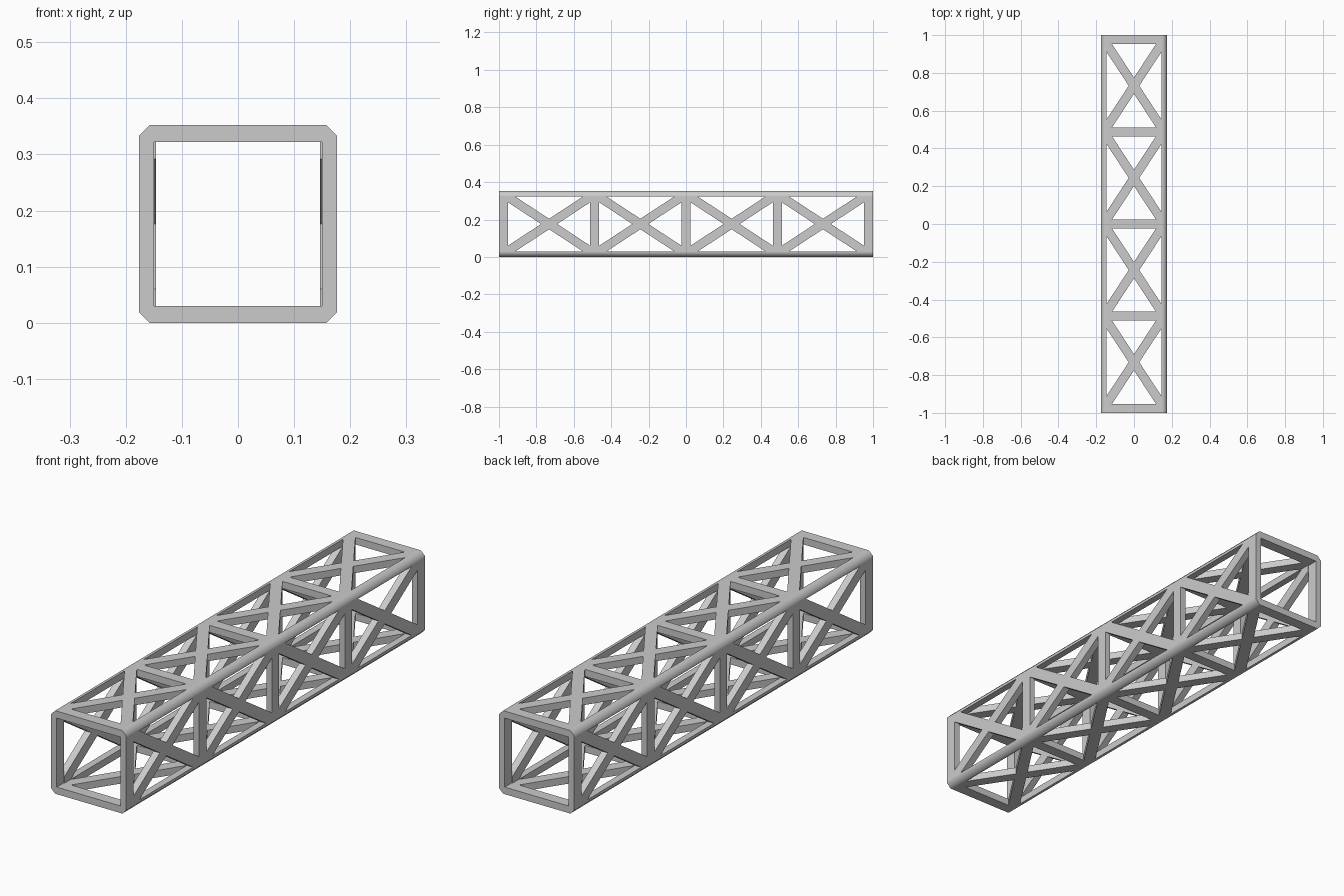
import bpy, bmesh, math
from mathutils import Matrix, Vector

cube = bpy.data.objects.get("Cube")
if cube:
    bpy.data.objects.remove(cube, do_unlink=True)

HALF = 0.176           # half the outer width of the square section
WALL = 0.03            # depth of chords and braces
INNER = HALF - WALL    # half the clear opening
BAR = 0.048            # width of the cross bars
BAYS = 4
STEP = (2 - BAR) / BAYS
CENTRE = Matrix.Translation((0, 0, HALF))

grey = bpy.data.materials.new("light_grey")
grey.use_nodes = True
colour = (0.6, 0.6, 0.6, 1)
grey.diffuse_color = colour
grey.node_tree.nodes["Principled BSDF"].inputs["Base Color"].default_value = colour


def prism(bm, outline, offset):
    """Extrude a closed outline of points by an offset."""
    face = bm.faces.new([bm.verts.new(p) for p in outline])
    grown = bmesh.ops.extrude_face_region(bm, geom=[face], use_keep_orig=True)
    verts = [v for v in grown["geom"] if isinstance(v, bmesh.types.BMVert)]
    bmesh.ops.translate(bm, verts=verts, vec=Vector(offset))


def finish(name, bm, turn):
    """Turn the part about the long axis and add it to the scene."""
    bmesh.ops.recalc_face_normals(bm, faces=bm.faces)
    bm.transform(CENTRE @ Matrix.Rotation(turn, 4, 'Y'))
    mesh = bpy.data.meshes.new(name)
    bm.to_mesh(mesh)
    bm.free()
    mesh.materials.append(grey)
    obj = bpy.data.objects.new(name, mesh)
    bpy.context.collection.objects.link(obj)
    return obj


def brace_outline(y0, z):
    """Outline of an X that fills one bay, running corner to corner."""
    a, b = INNER, (STEP - BAR) / 2
    yc = y0 + b
    ex, ey = 0.03, 0.04
    ax = a - (b - ey) / (2 * b - ey) * (2 * a - ex)
    ay = b - (a - ex) / (2 * a - ex) * (2 * b - ey)
    quarter = [(a, b - ey), (a, b), (a - ex, b), (0, ay)]
    mirrored = [(-a + ex, b), (-a, b), (-a, b - ey), (-ax, 0)]
    half = quarter + mirrored
    points = half + [(-x, -y) for x, y in half]
    return [(x, yc + y, z) for x, y in points]


sides = ["top", "left", "bottom", "right"]
chords = ["top_left", "bottom_left", "bottom_right", "top_right"]
for i in range(4):
    turn = i * math.pi / 2

    # Corner chord with a bevelled outer edge
    bm = bmesh.new()
    cut = HALF - 0.0185
    profile = [(INNER, INNER), (HALF, INNER), (HALF, cut), (cut, HALF), (INNER, HALF)]
    prism(bm, [(x, -1, z) for x, z in profile], (0, 2, 0))
    chord = finish(chords[i] + "_chord", bm, turn)
    bpy.ops.object.select_all(action='DESELECT')
    chord.select_set(True)
    bpy.context.view_layer.objects.active = chord
    bpy.ops.object.shade_smooth_by_angle(angle=math.radians(50))

    # Cross bars between the chords, slightly shallower on the side walls
    bm = bmesh.new()
    depth = WALL if i % 2 == 0 else 0.026
    for n in range(BAYS + 1):
        y = -1 + n * STEP
        rect = [(-INNER, y), (INNER, y), (INNER, y + BAR), (-INNER, y + BAR)]
        prism(bm, [(px, py, HALF) for px, py in rect], (0, 0, -depth))
    finish(sides[i] + "_cross_bars", bm, turn)

    # X braces, one per bay
    bm = bmesh.new()
    for n in range(BAYS):
        prism(bm, brace_outline(-1 + n * STEP + BAR, HALF), (0, 0, -WALL))
    finish(sides[i] + "_braces", bm, turn)
